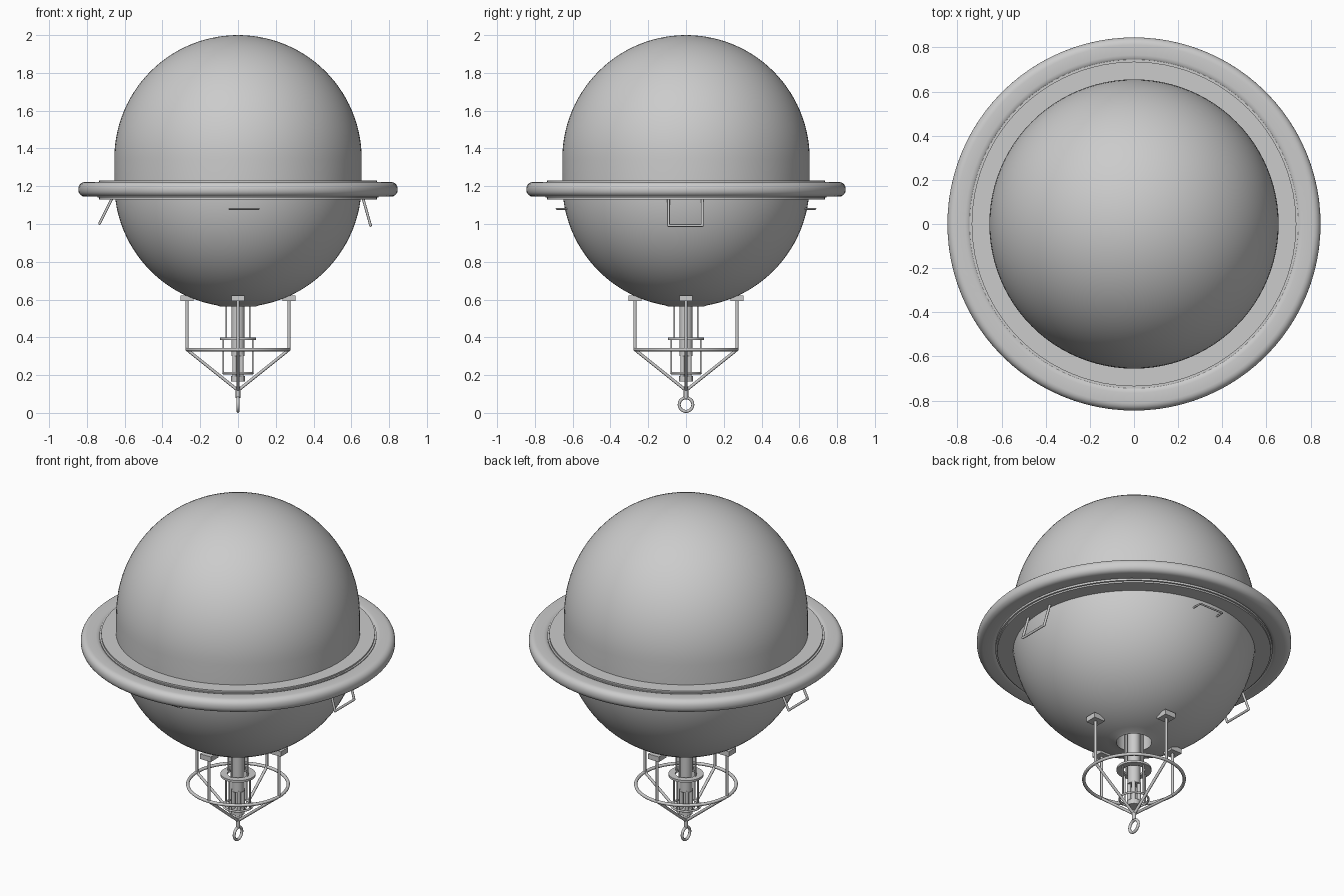
import bpy, bmesh
from math import sin, cos, pi, radians
from mathutils import Vector

if "Cube" in bpy.data.objects:
    bpy.data.objects.remove(bpy.data.objects["Cube"])


def finish(bm, name, angle=35):
    bmesh.ops.remove_doubles(bm, verts=bm.verts, dist=1e-5)
    bmesh.ops.recalc_face_normals(bm, faces=bm.faces)
    me = bpy.data.meshes.new(name)
    bm.to_mesh(me)
    bm.free()
    ob = bpy.data.objects.new(name, me)
    bpy.context.collection.objects.link(ob)
    bpy.ops.object.select_all(action='DESELECT')
    ob.select_set(True)
    bpy.context.view_layer.objects.active = ob
    bpy.ops.object.shade_smooth_by_angle(angle=radians(angle))
    return ob


def lathe(name, profile, segs=96, closed=False):
    """Revolve (radius, z) points around the z axis."""
    bm = bmesh.new()
    vs = [bm.verts.new((r, 0, z)) for r, z in profile]
    pairs = list(zip(vs, vs[1:])) + ([(vs[-1], vs[0])] if closed else [])
    es = [bm.edges.new(p) for p in pairs]
    bmesh.ops.spin(bm, geom=vs + es, cent=(0, 0, 0), axis=(0, 0, 1),
                   angle=2 * pi, steps=segs, use_merge=False)
    return finish(bm, name)


def torus(name, major, minor, z, segs=64):
    pts = [(major + minor * cos(i * pi / 6), z + minor * sin(i * pi / 6)) for i in range(12)]
    return lathe(name, pts, segs, closed=True)


def rods(name, segments, radius, sides=12):
    """Round bars between pairs of points, joined in one mesh."""
    bm = bmesh.new()
    for a, b in segments:
        a, b = Vector(a), Vector(b)
        d = b - a
        new = bmesh.ops.create_cone(bm, cap_ends=True, segments=sides, radius1=radius,
                                    radius2=radius, depth=d.length)['verts']
        rot = d.to_track_quat('Z', 'Y').to_matrix()
        for v in new:
            v.co = rot @ v.co + (a + b) / 2
    return finish(bm, name)


def bent_bar(name, pts, radius):
    """Handle: round bars along a path, with ball joints at the bends."""
    ob = rods(name, list(zip(pts, pts[1:])), radius)
    bm = bmesh.new()
    bm.from_mesh(ob.data)
    for p in pts[1:-1]:
        new = bmesh.ops.create_uvsphere(bm, u_segments=10, v_segments=6, radius=radius)['verts']
        bmesh.ops.translate(bm, verts=new, vec=p)
    for f in bm.faces:
        f.smooth = True
    bm.to_mesh(ob.data)
    bm.free()


# Float body: two hemispheres with a short straight waist and a bottom recess
R, TOP, LOW, HOLE = 0.655, 1.345, 1.215, 0.095
body = [(0, 2.0)] + [(R * sin(i * pi / 56), TOP + R * cos(i * pi / 56)) for i in range(1, 29)]
for i in range(29):
    r, z = R * cos(i * pi / 56), LOW - R * sin(i * pi / 56)
    if r > HOLE + 0.01:
        body.append((r, z))
body += [(HOLE, 0.563), (HOLE, 0.72), (0, 0.72)]
lathe('float_body', body)

# Outer bumper ring, rounded rectangle section
bumper = []
cr = 0.034
for cx, cz, start in ((0.811, 1.188, 0), (0.765, 1.188, 90), (0.765, 1.179, 180), (0.811, 1.179, 270)):
    for k in range(6):
        a = radians(start + 18 * k)
        bumper.append((cx + cr * cos(a), cz + cr * sin(a)))
lathe('bumper_ring', bumper, closed=True)

# Flange plates above and below the bumper, and the web between them
for name, z0, z1 in (('upper_flange', 1.217, 1.229), ('lower_flange', 1.131, 1.145)):
    lathe(name, [(0.64, z0), (0.735, z0), (0.735, z1), (0.64, z1)], closed=True)
lathe('flange_web', [(0.72, 1.14), (0.745, 1.14), (0.745, 1.22), (0.72, 1.22)], closed=True)

# Hanging handles on the two sides
for name, x0, x1, zb in (('right_handle', 0.662, 0.702, 0.992), ('left_handle', -0.667, -0.733, 1.002)):
    bent_bar(name, [(x0, -0.093, 1.135), (x1, -0.093, zb), (x1, 0.086, zb), (x0, 0.086, 1.135)], 0.007)
# Level handles front and back
for name, s in (('front_handle', -1), ('back_handle', 1)):
    bent_bar(name, [(-0.045, s * 0.62, 1.08), (-0.045, s * 0.685, 1.08),
                    (0.11, s * 0.685, 1.08), (0.11, s * 0.62, 1.08)], 0.005)

# Lower cage: posts, hoop, converging struts, mounting pads
dirs = [(1, 0), (0, 1), (-1, 0), (0, -1)]
C = 0.27
rods('cage_posts', [((C * x, C * y, 0.335), (C * x, C * y, 0.64)) for x, y in dirs], 0.008)
rods('cage_struts', [((C * x, C * y, 0.335), (0.008 * x, 0.008 * y, 0.125)) for x, y in dirs], 0.008)
torus('cage_hoop', C, 0.009, 0.335)
bm = bmesh.new()
for x, y in dirs:
    new = bmesh.ops.create_cube(bm, size=1)['verts']
    for v in new:
        v.co = Vector((v.co.x * 0.07 + C * x, v.co.y * 0.07 + C * y, v.co.z * 0.03 + 0.607))
finish(bm, 'post_pads')

# Central instrument column: hollow tube whose lower part is slotted
lathe('column', [(0, 0.72), (0.034, 0.72), (0.034, 0.30), (0, 0.30)], 32)
rods('column_bars', [((0.026 * cos(a), 0.026 * sin(a), 0.17), (0.026 * cos(a), 0.026 * sin(a), 0.31))
                     for a in [pi / 4 + i * pi / 2 for i in range(4)]], 0.011)
lathe('column_foot', [(0, 0.165), (0.036, 0.165), (0.036, 0.195), (0, 0.195)], 32)

# Guard around the column: collar, lower hoop and thin rods
lathe('guard_collar', [(0.058, 0.387), (0.094, 0.387), (0.094, 0.40), (0.058, 0.40)], 48, closed=True)
torus('guard_hoop', 0.078, 0.006, 0.21, 48)
rods('guard_upper_rods', [((0.062 * x, 0.062 * y, 0.39), (0.062 * x, 0.062 * y, 0.72)) for x, y in dirs], 0.005)
rods('guard_lower_rods', [((0.078 * x, 0.078 * y, 0.21), (0.078 * x, 0.078 * y, 0.39)) for x, y in dirs], 0.005)

# Mooring eye and its stem
rods('eye_stem', [((0, 0, 0.08), (0, 0, 0.14))], 0.012, 16)
eye = torus('mooring_eye', 0.036, 0.008, 0, 40)
eye.rotation_euler = (0, pi / 2, 0)
eye.location = (0, 0, 0.044)
